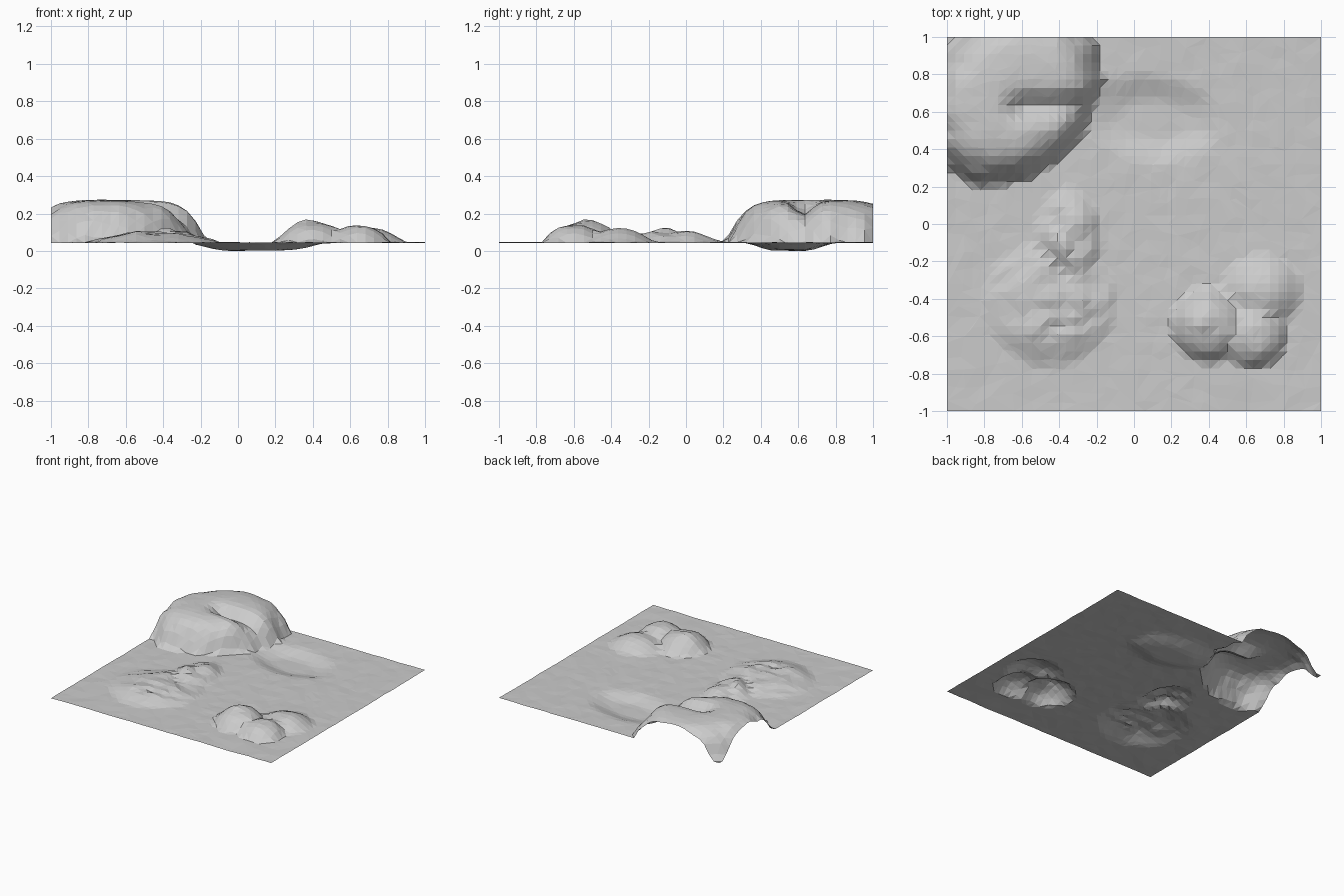
import bpy, bmesh, math
from mathutils import Vector, noise

if "Cube" in bpy.data.objects:
    bpy.data.objects.remove(bpy.data.objects["Cube"])

BASE, CELLS = 0.052, 44


def radius(x, y, cx, cy, a, b, turn=0.0):
    """Normalised distance from the centre of a rotated ellipse (1 = rim)."""
    dx, dy = x - cx, y - cy
    c, s = math.cos(turn), math.sin(turn)
    return math.hypot((dx * c + dy * s) / a, (-dx * s + dy * c) / b)


def bump(r, power):
    """Plateau of height 1 falling to 0 at the rim; higher power = flatter top."""
    return max(0.0, 1.0 - r ** power)


def smooth(a, b, t):
    t = max(0.0, min(1.0, (t - a) / (b - a)))
    return t * t * (3 - 2 * t)


def rough(x, y, scale, seed=0.0):
    return noise.noise(Vector((x * scale + seed, y * scale - seed, seed)))


def mesa(x, y):
    # steep plateau in the back left corner, with a gully opening to the right
    r = radius(x, y, -0.65, 0.69, 0.52, 0.42, math.radians(45))
    r *= 1 + 0.07 * rough(x, y, 9, 3.1)
    h = 0.228 * bump(r, 5.5)
    gully = math.exp(-((y - 0.63) / 0.065) ** 2) * smooth(-0.74, -0.58, x)
    return h * (1 - 0.33 * gully)


def pit(x, y):
    # shallow basin with a flat floor
    r = radius(x, y, 0.1, 0.56, 0.42, 0.25, math.radians(-6))
    return -0.043 * (1 - smooth(0.35, 1.0, r))


def mound(x, y):
    # three merged lobes
    lobes = [(0.40, -0.54, 0.20, 0.20, 0.115, 2.6),
             (0.64, -0.60, 0.18, 0.17, 0.085, 3.0),
             (0.68, -0.36, 0.22, 0.20, 0.078, 2.0)]
    h = max(k * bump(radius(x, y, cx, cy, a, b), p) for cx, cy, a, b, k, p in lobes)
    return h * (1 + 0.2 * rough(x, y, 9, 5.7))


def rocks(x, y):
    # broken ridges stepping down towards the front
    r = min(radius(x, y, -0.45, -0.42, 0.36, 0.34), radius(x, y, -0.35, -0.08, 0.18, 0.28))
    mask = bump(r, 2.0)
    steps = (y * 5.2 + 1.6 * rough(x, y, 4, 1.3)) % 1.0
    crest = 1 - abs(1 - 2 * steps ** 1.4)
    lumps = 0.5 + 0.9 * rough(x, y, 7, 8.2)
    return max(0.0, mask * (0.03 + 0.045 * (1 - steps) * crest + 0.04 * lumps))


def height(x, y):
    grain = 0.004 * rough(x, y, 11, 2.4)
    return BASE + grain + mesa(x, y) + pit(x, y) + mound(x, y) + rocks(x, y)


# terrain: a flat-shaded open sheet raised by the height function
mesh = bpy.data.meshes.new("terrain")
bm = bmesh.new()
bmesh.ops.create_grid(bm, x_segments=CELLS, y_segments=CELLS, size=1.0)
for v in bm.verts:
    v.co.z = height(v.co.x, v.co.y)
low = min(v.co.z for v in bm.verts)
for v in bm.verts:
    v.co.z -= low
bmesh.ops.triangulate(bm, faces=bm.faces[:])
bm.to_mesh(mesh)
bm.free()
terrain = bpy.data.objects.new("terrain", mesh)
bpy.context.collection.objects.link(terrain)

# fewer, larger facets on the flat ground
reduce = terrain.modifiers.new("facets", 'DECIMATE')
reduce.ratio = 0.6
